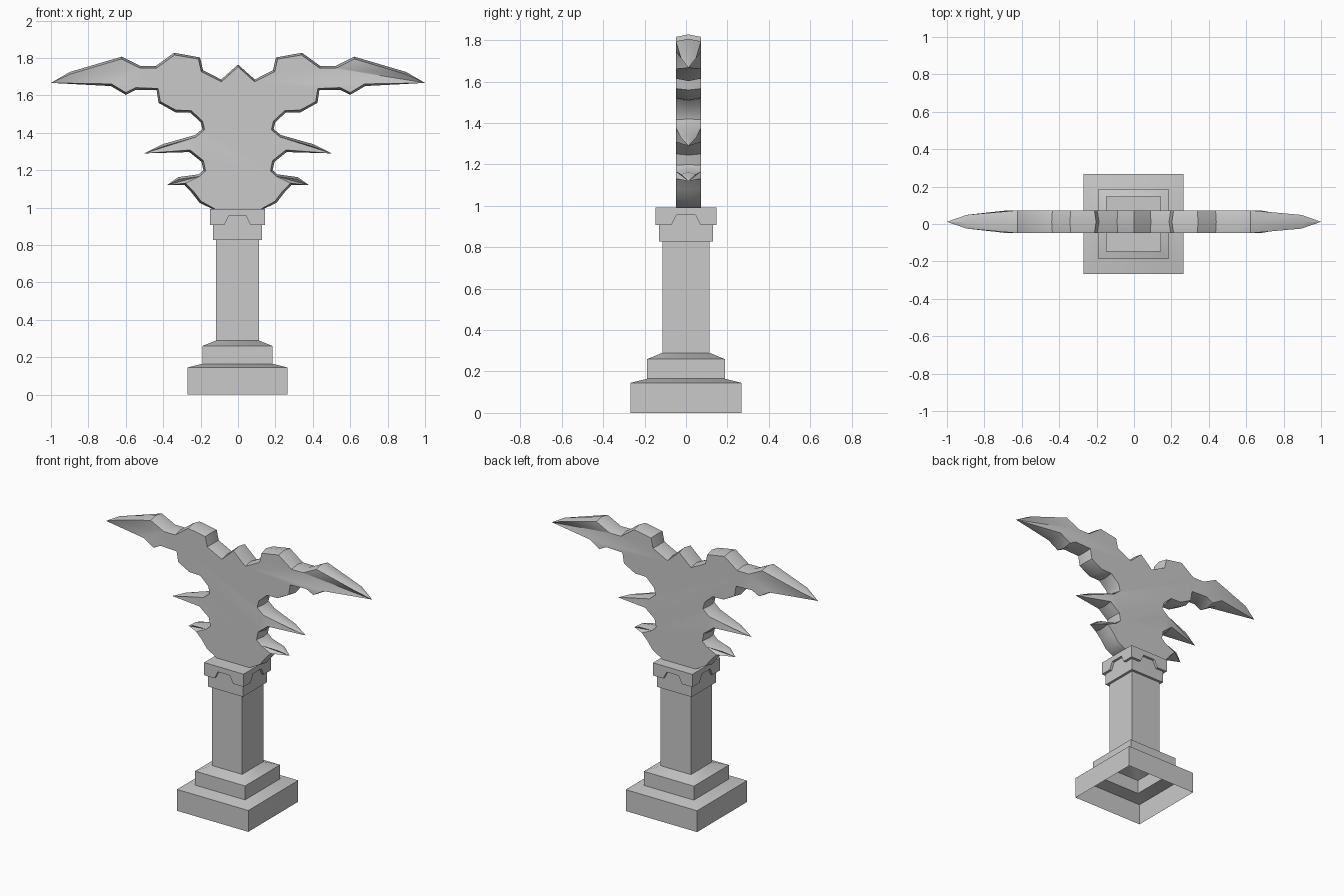
import bpy
import bmesh
from mathutils import Vector

cube = bpy.data.objects.get("Cube")
if cube:
    bpy.data.objects.remove(cube, do_unlink=True)

stone = bpy.data.materials.new("grey_stone")
stone.use_nodes = True
GREY = (0.59, 0.59, 0.59, 1)
stone.diffuse_color = GREY
stone.node_tree.nodes["Principled BSDF"].inputs["Base Color"].default_value = GREY


def finish(bm, name):
    """Turn a bmesh into a named, coloured object with sharp corners kept."""
    bmesh.ops.recalc_face_normals(bm, faces=bm.faces)
    mesh = bpy.data.meshes.new(name)
    bm.to_mesh(mesh)
    bm.free()
    mesh.materials.append(stone)
    obj = bpy.data.objects.new(name, mesh)
    bpy.context.collection.objects.link(obj)
    bpy.ops.object.select_all(action='DESELECT')
    bpy.context.view_layer.objects.active = obj
    obj.select_set(True)
    bpy.ops.object.shade_smooth_by_angle(angle=0.6)


def bridge(bm, loop_a, loop_b):
    """Join two closed loops of vertices with side faces."""
    count = len(loop_a)
    for i in range(count):
        j = (i + 1) % count
        corners = list(dict.fromkeys([loop_a[i], loop_a[j], loop_b[j], loop_b[i]]))
        if len(corners) > 2:
            bm.faces.new(corners)


# Square column: stepped base with open underside, shaft and capital core
COLUMN_X = -0.003
profile = [(0.268, 0), (0.268, 0.145), (0.188, 0.165), (0.188, 0.26),
           (0.114, 0.29), (0.114, 0.828), (0.131, 0.828), (0.131, 0.993)]
bm = bmesh.new()
previous = None
for half, z in profile:
    ring = [bm.verts.new((sx * half + COLUMN_X, sy * half, z))
            for sx, sy in ((-1, -1), (1, -1), (1, 1), (-1, 1))]
    if previous:
        bridge(bm, previous, ring)
    previous = ring
bm.faces.new(previous)
finish(bm, "column")

# Capital trim: one notched, mitred plate on each side
OUTER, INNER = 0.148, 0.131
half_trim = [(0.045, 0.957), (0.07, 0.907), (OUTER, 0.907), (OUTER, 0.993)]
trim = half_trim + [(-u, z) for u, z in reversed(half_trim)]
bm = bmesh.new()
for out in (Vector((0, -1)), Vector((1, 0)), Vector((0, 1)), Vector((-1, 0))):
    along = Vector((-out.y, out.x))
    loops = []
    for depth in (OUTER, INNER):
        loop = []
        for u, z in trim:
            p = out * depth + along * max(-depth, min(depth, u))
            loop.append(bm.verts.new((p.x + COLUMN_X, p.y, z)))
        loops.append(loop)
    bridge(bm, *loops)
    for loop in loops:
        bm.faces.new(loop)
finish(bm, "capital_trim")

# Winged figure: half outline from crown to foot, as x, z
half_outline = [
    (0, 1.765), (0.09, 1.685), (0.187, 1.735), (0.203, 1.803), (0.342, 1.828),
    (0.44, 1.757), (0.52, 1.757), (0.622, 1.807), (0.9, 1.725), (1, 1.667),
    (0.68, 1.65), (0.6, 1.603), (0.545, 1.63), (0.435, 1.628), (0.425, 1.56),
    (0.335, 1.51), (0.255, 1.508), (0.2, 1.457), (0.19, 1.42), (0.23, 1.388),
    (0.4, 1.34), (0.502, 1.29), (0.26, 1.297), (0.195, 1.245), (0.185, 1.2),
    (0.21, 1.178), (0.32, 1.163), (0.38, 1.12), (0.285, 1.12), (0.245, 1.077),
    (0.205, 1.025), (0.13, 0.99)]
tips = {9, 21, 27}          # feather points, pinched to the middle plane
MID_Y, HALF_DEPTH, INSET = 0.012, 0.061, 0.012

count = len(half_outline)
order = list(range(count)) + list(range(count - 1, 0, -1))
outline = [Vector(p) for p in half_outline]
outline += [Vector((-x, z)) for x, z in reversed(half_outline[1:])]


def thickness(index):
    if index in tips:
        return 0
    return 0.6 if index + 1 in tips else 1


bm = bmesh.new()
middle = [bm.verts.new((p.x, MID_Y, p.y)) for p in outline]
for side in (-1, 1):
    face_loop = []
    for i, p in enumerate(outline):
        t = thickness(order[i])
        if t == 0:
            face_loop.append(middle[i])
            continue
        # Pull the face outline inward so the rim forms a ridge
        before = (p - outline[i - 1]).normalized()
        after = (outline[(i + 1) % len(outline)] - p).normalized()
        tangent = (before + after).normalized()
        inward = Vector((tangent.y, -tangent.x))
        if order[i] == count - 1:
            inward = Vector((-p.x, 0)).normalized()
        q = p + inward * INSET
        face_loop.append(bm.verts.new((q.x, MID_Y + side * HALF_DEPTH * t, q.y)))
    bridge(bm, middle, face_loop)
    face = bm.faces.new(face_loop)
    face.normal_update()
    bmesh.ops.triangulate(bm, faces=[face], ngon_method='EAR_CLIP')
finish(bm, "winged_figure")
